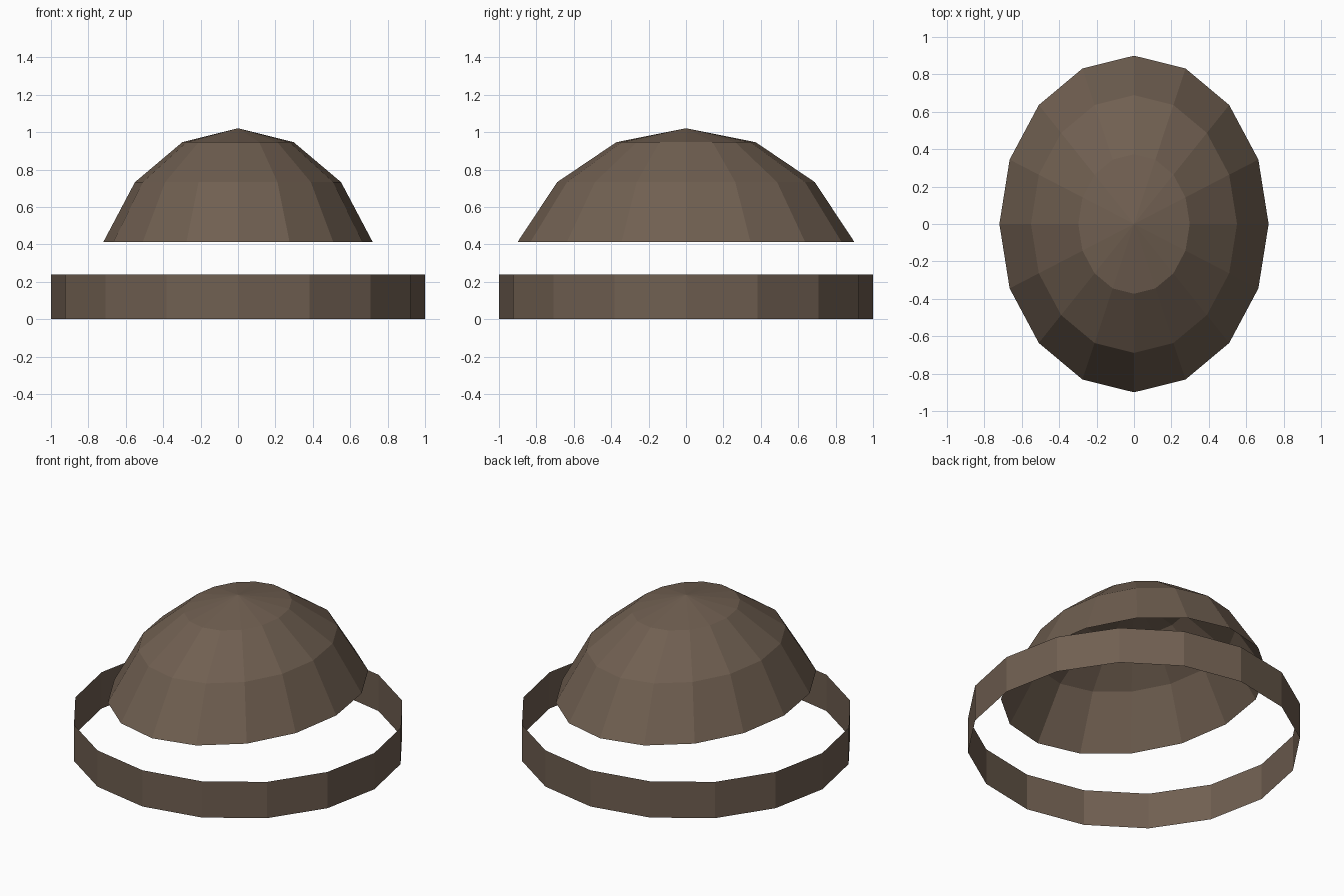
import bpy, bmesh, math

if "Cube" in bpy.data.objects:
    bpy.data.objects.remove(bpy.data.objects["Cube"])

SIDES = 16

brown = bpy.data.materials.new("dull brown")
brown.diffuse_color = (0.162, 0.115, 0.082, 1)
brown.use_nodes = True
brown.node_tree.nodes["Principled BSDF"].inputs["Base Color"].default_value = brown.diffuse_color


def ring_shell(name, rings, apex=None):
    """Open flat-faced shell through elliptical rings (rx, ry, z), bottom to top."""
    bm = bmesh.new()
    loops = []
    for rx, ry, z in rings:
        loops.append([bm.verts.new((rx * math.cos(2 * math.pi * i / SIDES),
                                    ry * math.sin(2 * math.pi * i / SIDES), z))
                      for i in range(SIDES)])
    for low, high in zip(loops, loops[1:]):
        for i in range(SIDES):
            j = (i + 1) % SIDES
            bm.faces.new((low[i], low[j], high[j], high[i]))
    if apex is not None:
        tip = bm.verts.new((0, 0, apex))
        for i in range(SIDES):
            bm.faces.new((loops[-1][i], loops[-1][(i + 1) % SIDES], tip))
    mesh = bpy.data.meshes.new(name)
    bm.to_mesh(mesh)
    bm.free()
    mesh.materials.append(brown)
    obj = bpy.data.objects.new(name, mesh)
    bpy.context.collection.objects.link(obj)
    return obj


# Thin upright band, open above and below
ring_shell("base_band", [(1, 1, 0), (1, 1, 0.24)])

# Hollow oval dome: the top of a stretched sphere, floating over the band
RX, RY, RZ, ZC = 0.779, 0.974, 0.984, 0.037
dome_rings = []
for step in (1, 2, 3):
    a = math.radians(22.5 * step)
    dome_rings.append((RX * math.cos(a), RY * math.cos(a), ZC + RZ * math.sin(a)))
ring_shell("dome", dome_rings, apex=ZC + RZ)
